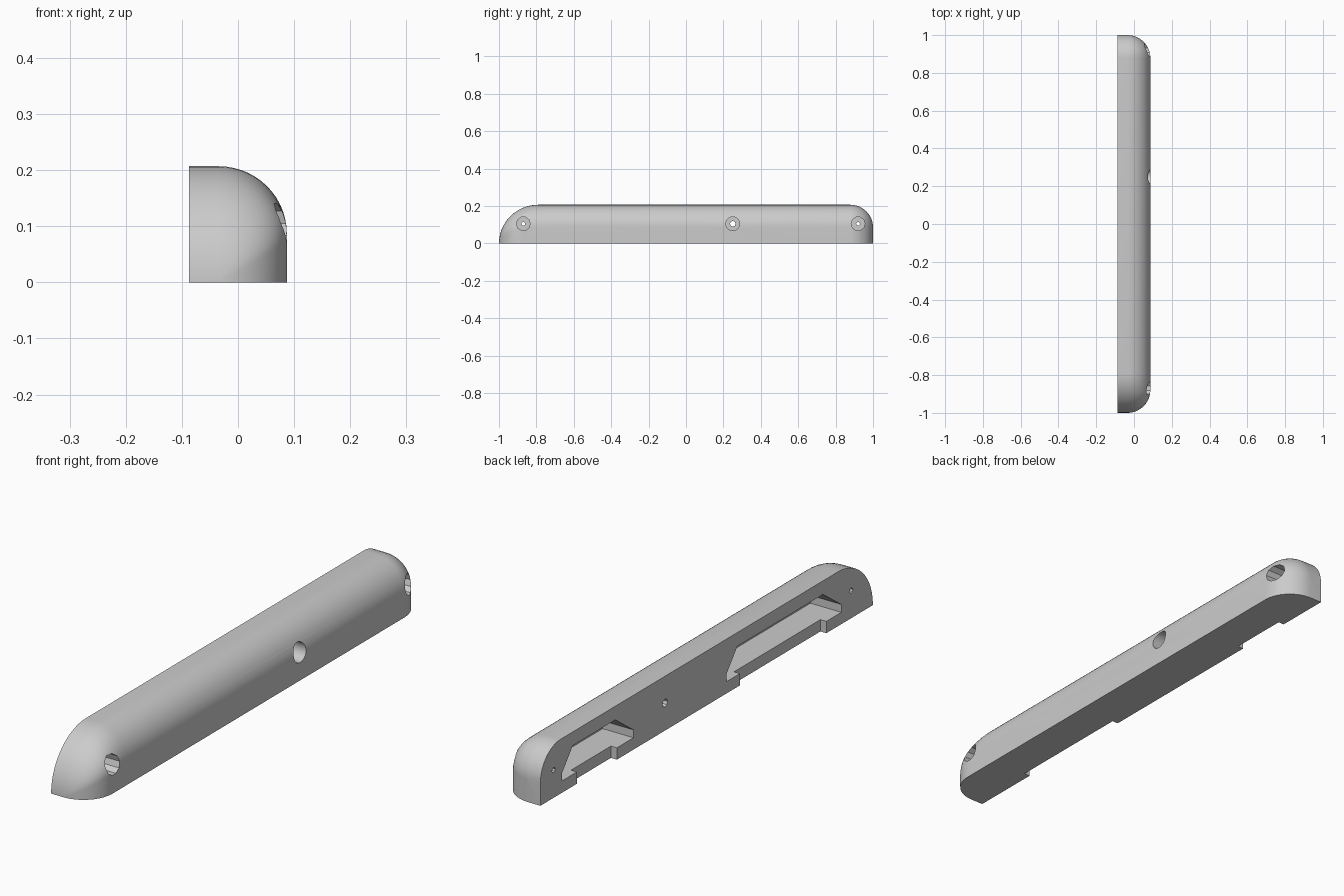
import bpy, bmesh, math
from mathutils import Matrix

if "Cube" in bpy.data.objects:
    bpy.data.objects.remove(bpy.data.objects["Cube"])

BACK, CX, CZ, R, TOP = -0.087, -0.035, 0.087, 0.122, 0.207
ARC, STEPS = 14, 14

grey = bpy.data.materials.new("plain_grey")
grey.use_nodes = True
grey.diffuse_color = (0.6, 0.6, 0.6, 1)
grey.node_tree.nodes["Principled BSDF"].inputs["Base Color"].default_value = (0.6, 0.6, 0.6, 1)


def to_object(name, bm):
    bmesh.ops.recalc_face_normals(bm, faces=bm.faces)
    mesh = bpy.data.meshes.new(name)
    bm.to_mesh(mesh)
    bm.free()
    mesh.materials.append(grey)
    ob = bpy.data.objects.new(name, mesh)
    bpy.context.collection.objects.link(ob)
    return ob


def loft(name, sections):
    """Skin a list of equally long closed sections and cap both ends."""
    bm = bmesh.new()
    rings = [[bm.verts.new(p) for p in s] for s in sections]
    n = len(rings[0])
    for a, b in zip(rings, rings[1:]):
        for i in range(n):
            j = (i + 1) % n
            bm.faces.new((a[i], a[j], b[j], b[i]))
    bm.faces.new(rings[0])
    bm.faces.new(rings[-1])
    return to_object(name, bm)


def section(y, a, zc, b):
    """Flat back, flat base and one rounded upper corner."""
    pts = [(CX + a, y, 0), (BACK, y, 0), (BACK, y, zc + b)]
    for i in range(ARC + 1):
        t = math.pi / 2 * (1 - i / ARC)
        pts.append((CX + a * math.cos(t), y, zc + b * math.sin(t)))
    return pts


# Body: swept nose at the front, ball-rounded corner at the rear
rows = []
for i in range(STEPS + 1):
    t = math.pi / 2 * (0.02 + 0.98 * i / STEPS)
    y = -1 + 0.21 * (1 - math.cos(t))
    h = TOP * math.sin(t)
    u = min(1, (y + 1) / R)
    a = R * math.sqrt(max(0.0001, 1 - (1 - u) ** 2))
    rows.append(section(y, a, CZ * h / TOP, (TOP - CZ) * h / TOP))
for i in range(STEPS + 1):
    t = math.pi / 2 * 0.99 * i / STEPS
    c = math.cos(t)
    rows.append(section(1 - R + R * math.sin(t), R * c, CZ, (TOP - CZ) * c))
body = loft("rounded_rail", rows)

cutters = []


def prism(profile, x0, x1):
    cutters.append(loft("cutter", [[(x, y, z) for y, z in profile] for x in (x0, x1)]))


def bore(y, radius, sides, x0, x1):
    bm = bmesh.new()
    bmesh.ops.create_cone(bm, cap_ends=True, segments=sides, radius1=radius, radius2=radius,
                          depth=x1 - x0, matrix=Matrix.Translation(((x0 + x1) / 2, y, 0.105))
                          @ Matrix.Rotation(math.pi / 2, 4, "Y"))
    cutters.append(to_object("cutter", bm))


# Screw holes: wide recess from the round side, thin bore through the back
for y, sides, pin in ((-0.87, 10, 0.01), (0.25, 20, 0.015), (0.92, 10, 0.01)):
    bore(y, 0.037, sides, -0.02, 0.2)
    bore(y, pin, 8, -0.2, 0)

# Hollow pockets in the flat back, each with an open slot in its lower lip
for lo, hi, slot_lo, slot_hi in ((-0.81, -0.12, -0.72, -0.2), (0.44, 0.87, 0.54, 0.78)):
    prism([(lo, 0.045), (hi, 0.045), (hi, 0.075), (hi - 0.065, 0.155),
           (lo + 0.11, 0.155), (lo, 0.075)], -0.2, 0.043)
    prism([(slot_lo, -0.1), (slot_hi, -0.1), (slot_hi, 0.06), (slot_lo, 0.06)], -0.2, BACK + 0.025)

bpy.ops.object.select_all(action="DESELECT")
bpy.context.view_layer.objects.active = body
body.select_set(True)
for cutter in cutters:
    mod = body.modifiers.new("cut", "BOOLEAN")
    mod.operation, mod.solver, mod.object = "DIFFERENCE", "EXACT", cutter
    bpy.ops.object.modifier_apply(modifier=mod.name)
    bpy.data.objects.remove(cutter)

bpy.ops.object.shade_smooth_by_angle(angle=math.radians(30))
